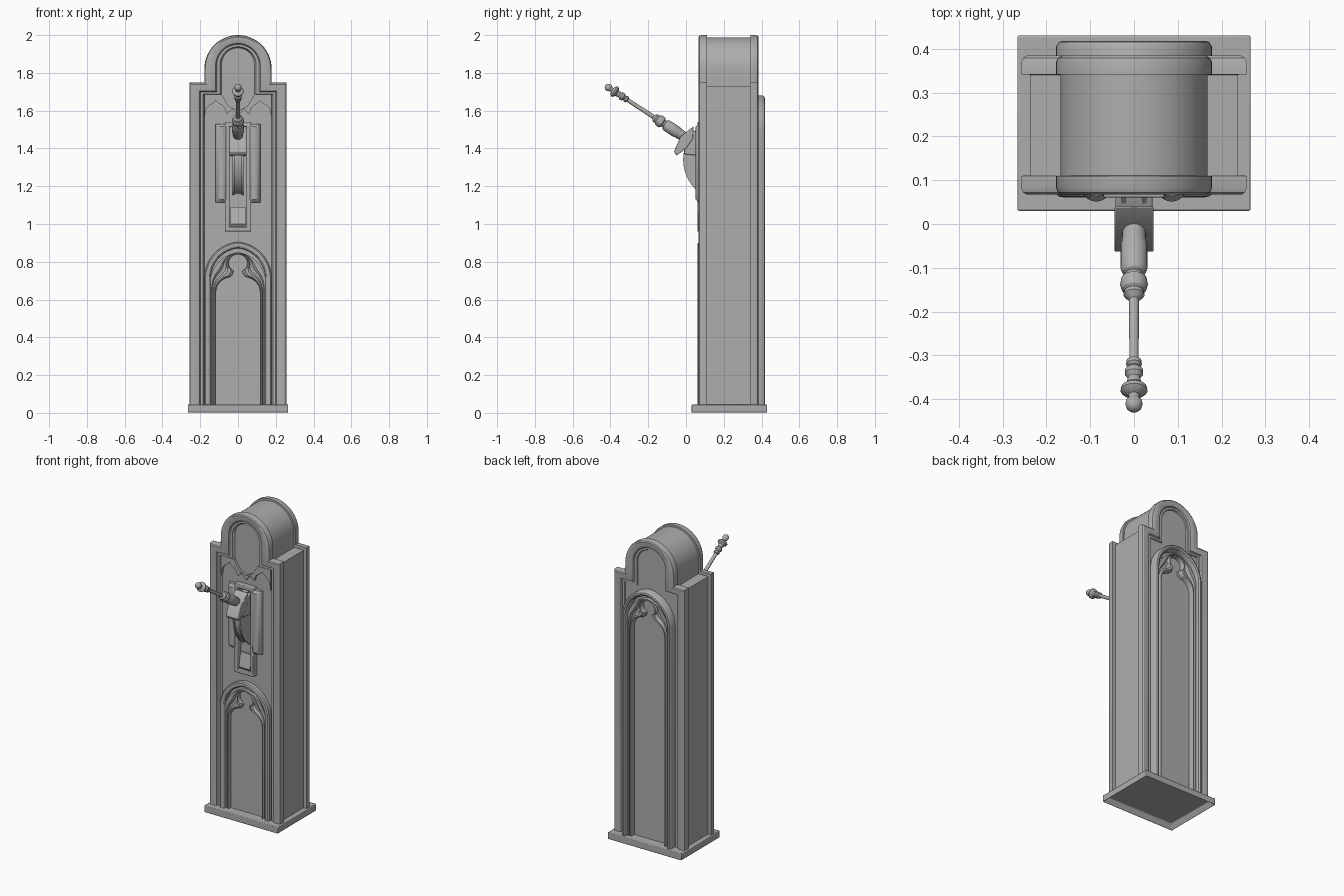
import bpy, bmesh, math
from mathutils import Vector, Matrix

if "Cube" in bpy.data.objects:
    bpy.data.objects.remove(bpy.data.objects["Cube"])

iron = bpy.data.materials.new("grey metal")
iron.diffuse_color = (0.42, 0.42, 0.42, 1)
iron.use_nodes = True
iron.node_tree.nodes["Principled BSDF"].inputs["Base Color"].default_value = iron.diffuse_color
FRONT, BACK = 0.095, 0.365      # panel planes of the cabinet


def finish(name, bm, bevel=0):
    bmesh.ops.recalc_face_normals(bm, faces=bm.faces)
    me = bpy.data.meshes.new(name)
    bm.to_mesh(me)
    bm.free()
    ob = bpy.data.objects.new(name, me)
    bpy.context.collection.objects.link(ob)
    me.materials.append(iron)
    if bevel:
        m = ob.modifiers.new("bevel", 'BEVEL')
        m.width, m.segments = bevel, 2
    return ob


def prism(name, pts, a, b, axis='Y', bevel=0):
    """Extrude a 2D polygon along y (points x,z) or along x (points y,z)."""
    bm = bmesh.new()
    put = (lambda p, d: (p[0], d, p[1])) if axis == 'Y' else (lambda p, d: (d, p[0], p[1]))
    lo = [bm.verts.new(put(p, a)) for p in pts]
    hi = [bm.verts.new(put(p, b)) for p in pts]
    bm.faces.new(lo)
    bm.faces.new(hi)
    for i in range(len(pts)):
        j = (i + 1) % len(pts)
        bm.faces.new((lo[i], lo[j], hi[j], hi[i]))
    return finish(name, bm, bevel)


def box(name, x0, x1, y0, y1, z0, z1, bevel=0):
    return prism(name, [(x0, z0), (x1, z0), (x1, z1), (x0, z1)], y0, y1, 'Y', bevel)


def arc(cx, cz, r, a0, a1, n):
    return [(cx + r * math.cos(math.radians(a0 + (a1 - a0) * i / n)),
             cz + r * math.sin(math.radians(a0 + (a1 - a0) * i / n))) for i in range(n + 1)]


def both(half):
    """Mirror a right-hand path that ends on the centre line."""
    return half + [(-x, z) for x, z in reversed(half[:-1])]


def moulding(name, outer, inner, section):
    """Sweep a closed section (blend outer->inner, y) between two matched paths."""
    bm = bmesh.new()
    rings = [[bm.verts.new((o[0] + (i[0] - o[0]) * s, y, o[1] + (i[1] - o[1]) * s))
              for s, y in section] for o, i in zip(outer, inner)]
    n = len(section)
    for a, b in zip(rings, rings[1:]):
        for k in range(n):
            m = (k + 1) % n
            bm.faces.new((a[k], a[m], b[m], b[k]))
    bm.faces.new(rings[0])
    bm.faces.new(rings[-1])
    return finish(name, bm)


def resample(pts, n):
    d = [0]
    for p, q in zip(pts, pts[1:]):
        d.append(d[-1] + math.dist(p, q))
    out, k = [], 0
    for i in range(n + 1):
        t = d[-1] * i / n
        while k < len(pts) - 2 and d[k + 1] < t:
            k += 1
        f = (t - d[k]) / (d[k + 1] - d[k])
        out.append((pts[k][0] + (pts[k + 1][0] - pts[k][0]) * f,
                    pts[k][1] + (pts[k + 1][1] - pts[k][1]) * f))
    return out


# Base slab, hollowed from below
bm = bmesh.new()
bmesh.ops.create_cube(bm, size=1, matrix=Matrix.Translation((0, 0.23, 0.0225))
                      @ Matrix.Diagonal((0.532, 0.40, 0.045, 1)))
bottom = [f for f in bm.faces if f.normal.z < -0.9]
bmesh.ops.inset_region(bm, faces=bottom, thickness=0.028)
bmesh.ops.translate(bm, verts=bottom[0].verts, vec=(0, 0, 0.035))
finish("base", bm, 0.004)

# Cabinet body with rounded top
prism("cabinet", both([(0.237, 0.042), (0.237, 1.73), (0.168, 1.73)] + arc(0, 1.82, 0.168, 0, 90, 14)),
      FRONT, BACK)

# Stepped and arched frames on front and back
frame_out = both([(0.257, 0.042), (0.257, 1.75), (0.178, 1.75)] + arc(0, 1.822, 0.178, 0, 90, 14))
frame_in = both([(0.177, 0.042), (0.177, 1.68), (0.087, 1.68)] + arc(0, 1.845, 0.087, 0, 90, 14))
frame_section = [(0, 0.11), (0, 0.082), (0.05, 0.072), (0.15, 0.067), (0.5, 0.067), (0.65, 0.071),
                 (0.72, 0.08), (0.9, 0.08), (1, 0.092), (1, 0.112)]
moulding("front_frame", frame_out, frame_in, frame_section)
moulding("back_frame", frame_out, frame_in, [(s, 0.451 - y) for s, y in frame_section])


# Pointed arch panels
def pointed(x, apex):
    spring, c = apex - 0.195, 0.018
    top = math.degrees(math.acos(c / (x + c)))
    return [(x, 0.042), (x, spring)], arc(-c, spring, x + c, 0, top, 24)[0:]


def gothic(name, apex, plane, height):
    lift = lambda sec: [(s, plane + height * h) for s, h in sec]
    legs = [pointed(x, apex) for x in (0.178, 0.145, 0.12)]
    paths = [both(l + a[1:]) for l, a in legs]
    moulding(name + "_outer_moulding", paths[0], paths[1],
             lift([(0, -.2), (0, .75), (.2, .95), (.5, 1), (.8, .9), (1, .65), (1, -.2)]))
    # tracery plate with keyhole-shaped opening
    base = apex - 0.265
    eye = [(0.05 * math.cos(math.radians(a)), apex - 0.112 + 0.047 * math.sin(math.radians(a)))
           for a in range(-62, 91, 8)]
    opening = [(0.118, base), (0.112, base + .03), (0.095, base + .055), (0.07, base + .072),
               (0.042, base + .08), (0.028, base + .092)] + eye
    opening[-1] = (0, apex - 0.065)
    edge = [(0.148, base)] + pointed(0.148, apex - 0.025)[1]
    moulding(name + "_tracery", both([(0.148, 0.042)] + resample(edge, 36)),
             both([(0.118, 0.042)] + resample(opening, 36)),
             lift([(0, -.2), (0, .6), (.25, .6), (.38, .3), (.55, .3), (.68, .65), (.85, .65), (1, .3), (1, -.2)]))


gothic("front_arch", 0.905, FRONT, -0.034)
gothic("back_arch", 1.68, BACK, 0.053)

# Scalloped valance below the niche
scallop = [(0.178, 1.55)] + arc(0.118, 1.585, 0.055, 0, 180, 10)
scallop[6] = (0.118, 1.655)
scallop += [(0.055, 1.585), (0.03, 1.61), (0, 1.57)]
niche = [(0, 1.60), (0.05, 1.625), (0.087, 1.685), (0.178, 1.685)]
for side, s in (("left", -1), ("right", 1)):
    prism(side + "_valance", [(s * x, z) for x, z in scallop + niche], 0.08, 0.1)

# Slot frame around the mechanism
for side, s in (("left", -1), ("right", 1)):
    box(side + "_slot_rail", min(s * .045, s * .07), max(s * .045, s * .07), 0.06, 0.1, 0.96, 1.54, 0.004)
    # rounded cheek beside the wheel
    prof = [(x, y) for x, y in arc(s * 0.086, 0.085, 0.034, 180, 360, 10)]
    bm = bmesh.new()
    rows = []
    for z, k in ((1.115, .7), (1.13, 1), (1.515, 1), (1.53, .7)):
        rows.append([bm.verts.new((x, 0.095 + (y - 0.095) * k, z)) for x, y in prof])
    for a, b in zip(rows, rows[1:]):
        for i in range(len(a)):
            j = (i + 1) % len(a)
            bm.faces.new((a[i], a[j], b[j], b[i]))
    bm.faces.new(rows[0])
    bm.faces.new(rows[-1])
    finish(side + "_cheek", bm)
box("slot_sill", -0.07, 0.07, 0.06, 0.1, 0.96, 0.985, 0.004)
box("slot_head", -0.07, 0.07, 0.06, 0.1, 1.515, 1.54, 0.004)
prism("slot_wedge", [(0.1, 0.985), (0.075, 0.985), (0.065, 1.0), (0.085, 1.09), (0.1, 1.09)],
      -0.04, 0.04, 'X')

# Wheel sector and its raised rims
prism("wheel", arc(0.205, 1.34, 0.212, 122, 238, 28), -0.028, 0.028, 'X')
for s in (-1, 1):
    prism("wheel_rim", arc(0.205, 1.34, 0.22, 122, 238, 28), s * 0.028, s * 0.018, 'X')

# Lever bracket
prism("lever_bracket", [(0.08, 1.50), (0.035, 1.49), (0.0, 1.46), (-0.01, 1.37), (0.08, 1.36)],
      -0.042, 0.042, 'X', 0.004)
prism("lever_guard", [(0.04, 1.517), (0.036, 1.45), (0.0, 1.40), (-0.05, 1.362), (-0.064, 1.382), (-0.03, 1.462)],
      -0.045, 0.045, 'X', 0.004)

# Turned lever: (distance along the axis, radius)
turned = [(0, .026), (.05, .028), (.058, .031), (.12, .031), (.132, .026), (.136, .02), (.144, .02),
          (.148, .029), (.165, .032), (.178, .028), (.183, .022), (.193, .024), (.2, .018), (.206, .0115),
          (.368, .0105), (.372, .017), (.382, .018), (.388, .013), (.396, .02), (.408, .021), (.418, .014),
          (.434, .017), (.444, .029), (.454, .031), (.461, .024), (.466, .013), (.472, .012)]
turned += [(.490 - .02 * math.cos(a), .02 * math.sin(a)) for a in (.7, 1.1, 1.57, 2.1, 2.6, 3.0)]
axis = Vector((0, -0.838, 0.546)).normalized()
up = axis.cross(Vector((1, 0, 0)))
bm = bmesh.new()
rings = []
for t, r in turned:
    c = Vector((0, 0, 1.455)) + axis * t
    rings.append([bm.verts.new(c + r * (math.cos(k * math.tau / 20) * Vector((1, 0, 0))
                                        + math.sin(k * math.tau / 20) * up)) for k in range(20)])
for a, b in zip(rings, rings[1:]):
    for k in range(20):
        m = (k + 1) % 20
        bm.faces.new((a[k], a[m], b[m], b[k]))
bm.faces.new(rings[0])
bm.faces.new(rings[-1])
finish("lever", bm)

# Smooth the rounded forms, keep edges crisp
for ob in bpy.context.scene.objects:
    ob.select_set(True)
    bpy.context.view_layer.objects.active = ob
bpy.ops.object.shade_smooth_by_angle(angle=math.radians(32))
